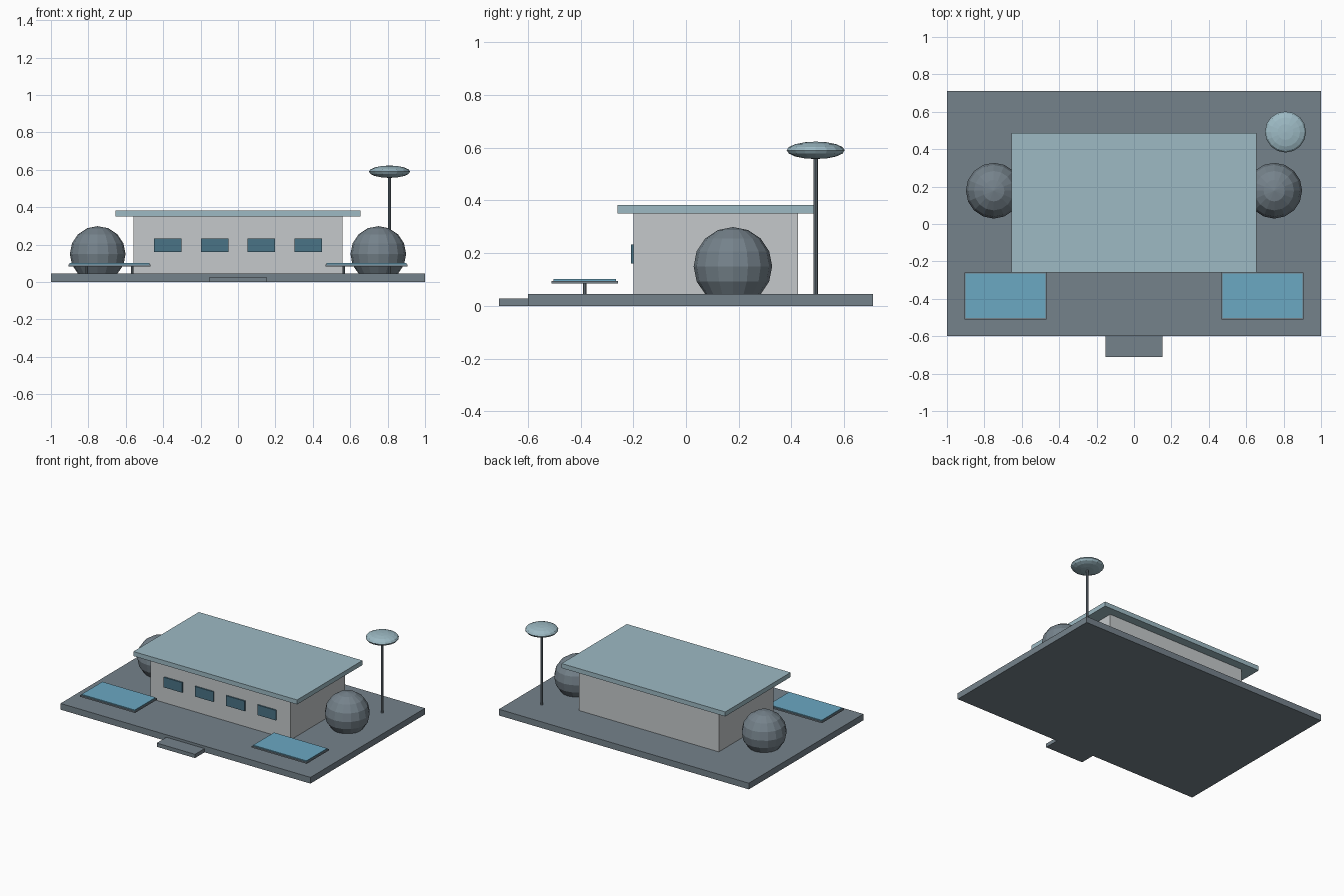
import bpy, bmesh
from mathutils import Matrix

if "Cube" in bpy.data.objects:
    bpy.data.objects.remove(bpy.data.objects["Cube"])


def material(name, hex_rgb):
    """Flat material from an sRGB hex colour."""
    lin = []
    for i in (0, 2, 4):
        c = int(hex_rgb[i:i + 2], 16) / 255
        lin.append(c / 12.92 if c <= 0.04045 else ((c + 0.055) / 1.055) ** 2.4)
    m = bpy.data.materials.new(name)
    m.diffuse_color = (*lin, 1)
    m.use_nodes = True
    m.node_tree.nodes["Principled BSDF"].inputs["Base Color"].default_value = m.diffuse_color
    return m


SLATE = material("slate_grey", "75828B")
WALL = material("pale_grey_wall", "C5C9CB")
ROOF = material("pale_blue_roof", "9DBAC4")
PANEL = material("bright_blue_panel", "6BA8C2")
GLASS = material("deep_blue_glass", "4A7386")


def add(name, bm, mat):
    mesh = bpy.data.meshes.new(name)
    bm.to_mesh(mesh)
    bm.free()
    mesh.materials.append(mat)
    obj = bpy.data.objects.new(name, mesh)
    bpy.context.collection.objects.link(obj)
    return obj


def box(name, x, y, z, mat):
    """Box from (min, max) ranges."""
    bm = bmesh.new()
    mid = [(a + b) / 2 for a, b in (x, y, z)]
    size = [b - a for a, b in (x, y, z)]
    m = Matrix.Translation(mid) @ Matrix.Diagonal((*size, 1))
    bmesh.ops.create_cube(bm, size=1, matrix=m)
    return add(name, bm, mat)


def ball(name, centre, radii, mat, segments=16, rings=8):
    bm = bmesh.new()
    m = Matrix.Translation(centre) @ Matrix.Diagonal((*radii, 1))
    bmesh.ops.create_uvsphere(bm, u_segments=segments, v_segments=rings, radius=1, matrix=m)
    return add(name, bm, mat)


def post(name, x, y, z0, z1, r, mat, sides=8):
    bm = bmesh.new()
    m = Matrix.Translation((x, y, (z0 + z1) / 2))
    bmesh.ops.create_cone(bm, cap_ends=True, segments=sides, radius1=r, radius2=r,
                          depth=z1 - z0, matrix=m)
    return add(name, bm, mat)


# Ground slab and entrance step
box("ground_slab", (-1, 1), (-0.6, 0.71), (0, 0.045), SLATE)
box("entrance_step", (-0.153, 0.153), (-0.71, -0.6), (0, 0.027), SLATE)

# Building and overhanging roof
box("building_walls", (-0.56, 0.56), (-0.2, 0.425), (0.045, 0.35), WALL)
box("flat_roof", (-0.655, 0.655), (-0.26, 0.487), (0.35, 0.383), ROOF)

# Row of front windows
for i in range(4):
    cx = -0.375 + 0.25 * i
    box(f"window_{i + 1}", (cx - 0.074, cx + 0.074), (-0.2095, -0.2), (0.16, 0.233), GLASS)

# Mirrored domes and low panel tables
for side, s in (("left", -1), ("right", 1)):
    ball(f"{side}_dome", (0.75 * s, 0.178, 0.15), (0.149,) * 3, SLATE)
    cx, cy = 0.687 * s, -0.384
    box(f"{side}_panel_frame", (cx - 0.22, cx + 0.22), (cy - 0.126, cy + 0.126),
        (0.084, 0.094), SLATE)
    box(f"{side}_panel_surface", (cx - 0.213, cx + 0.213), (cy - 0.119, cy + 0.119),
        (0.094, 0.101), PANEL)
    for n, dx in enumerate((-0.122, 0.122)):
        post(f"{side}_panel_leg_{n + 1}", cx + dx, cy, 0.045, 0.084, 0.006, SLATE)

# Tall mast with a flattened disc on top
post("mast", 0.81, 0.492, 0.045, 0.58, 0.008, SLATE)
ball("mast_disc", (0.81, 0.492, 0.59), (0.11, 0.11, 0.033), ROOF)
